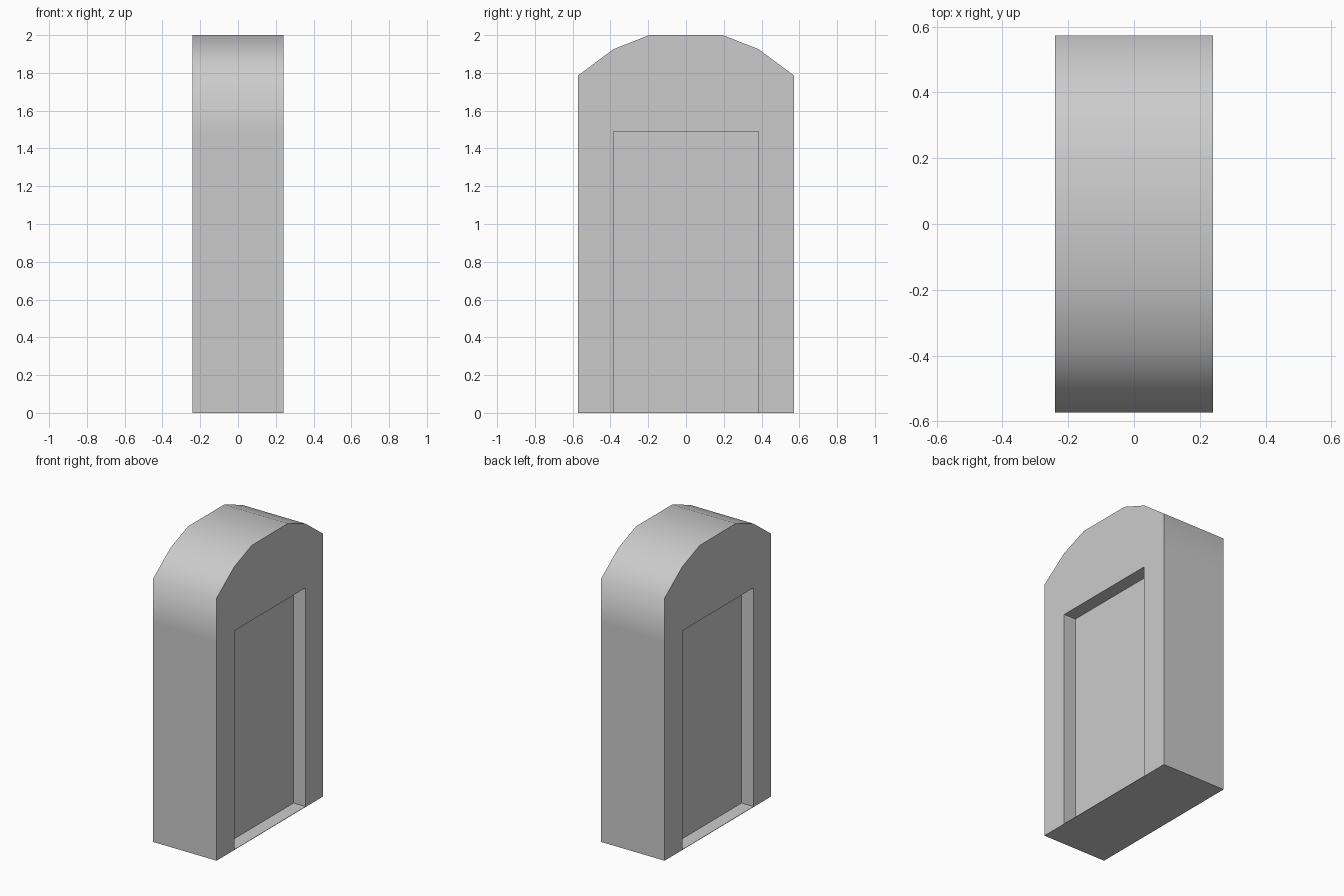
import bpy
import bmesh
from math import radians

if "Cube" in bpy.data.objects:
    bpy.data.objects.remove(bpy.data.objects["Cube"])

HALF_X = 0.24       # half thickness of the slab
RECESS = 0.09       # depth of the doorway panels
DOOR_HALF_Y = 0.383
DOOR_TOP = 1.49
FLOOR = 0.003       # wafer-thin sill under the recess


def prism(name, outline, x0, x1):
    """Extrude a closed (y, z) outline along x."""
    bm = bmesh.new()
    face = bm.faces.new([bm.verts.new((x0, y, z)) for y, z in outline])
    ext = bmesh.ops.extrude_face_region(bm, geom=[face])
    verts = [g for g in ext["geom"] if isinstance(g, bmesh.types.BMVert)]
    bmesh.ops.translate(bm, verts=verts, vec=(x1 - x0, 0, 0))
    bmesh.ops.recalc_face_normals(bm, faces=bm.faces)
    mesh = bpy.data.meshes.new(name)
    bm.to_mesh(mesh)
    bm.free()
    obj = bpy.data.objects.new(name, mesh)
    bpy.context.collection.objects.link(obj)
    return obj


# Arched slab, profile mirrored across y
half = [(0.573, 0), (0.573, DOOR_TOP), (0.573, 1.785), (0.385, 1.925), (0.195, 2.0)]
slab = prism("arched_door_block", half + [(-y, z) for y, z in reversed(half)],
             -HALF_X, HALF_X)
bpy.context.view_layer.objects.active = slab
slab.select_set(True)

# Doorway recess cut into both broad sides
door = [(-DOOR_HALF_Y, FLOOR), (DOOR_HALF_Y, FLOOR),
        (DOOR_HALF_Y, DOOR_TOP), (-DOOR_HALF_Y, DOOR_TOP)]
for side in (-1, 1):
    cutter = prism("recess_cutter", door, side * (HALF_X - RECESS), side * (HALF_X + 0.1))
    cutter.hide_render = True
    mod = slab.modifiers.new("recess", 'BOOLEAN')
    mod.operation = 'DIFFERENCE'
    mod.solver = 'EXACT'
    mod.object = cutter
    bpy.ops.object.modifier_apply(modifier=mod.name)
    bpy.data.objects.remove(cutter, do_unlink=True)

# Smooth arch, crisp side and recess edges
bpy.ops.object.shade_smooth_by_angle(angle=radians(60))
